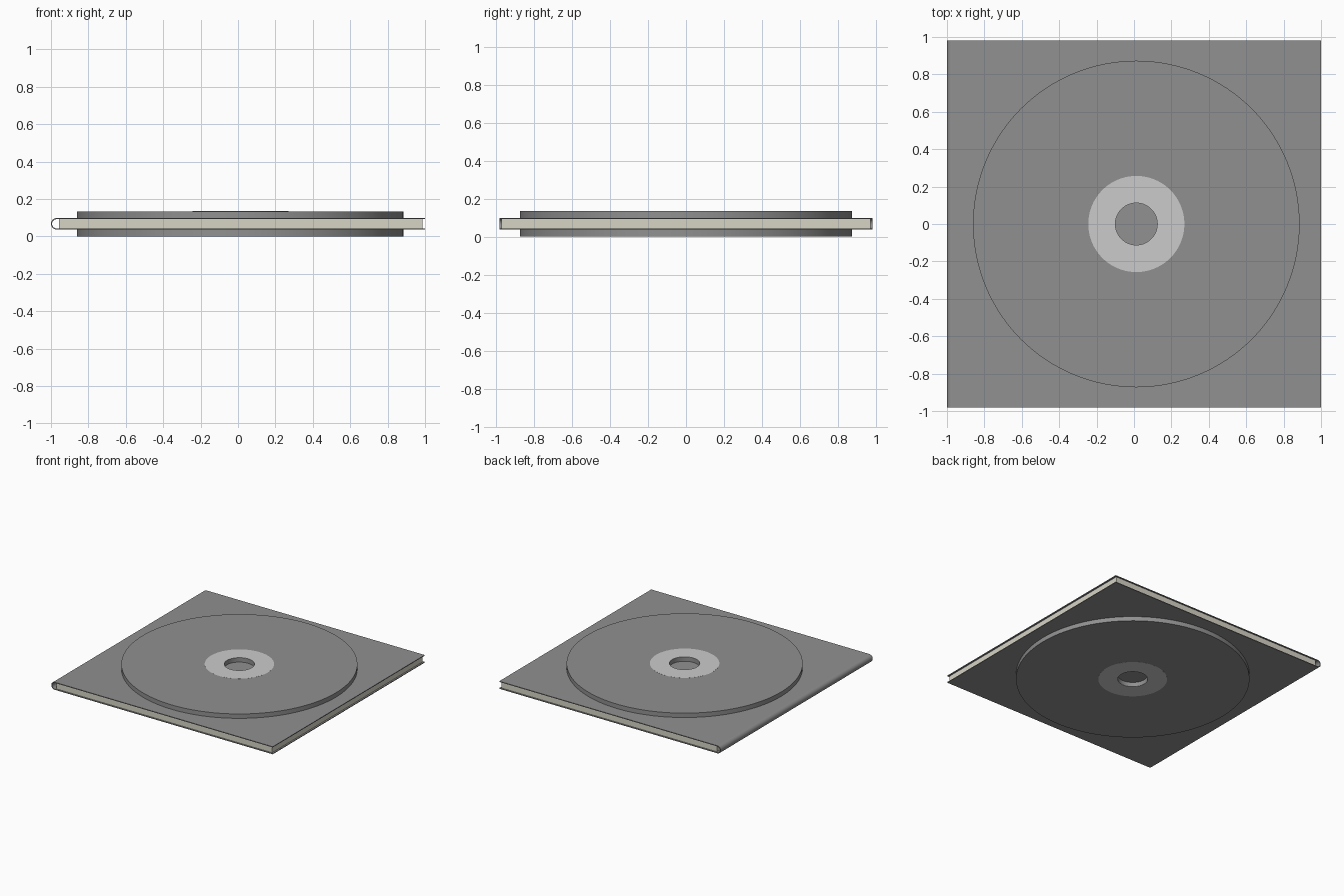
import bpy, bmesh, math

if "Cube" in bpy.data.objects:
    bpy.data.objects.remove(bpy.data.objects["Cube"])

ZC = 0.0675          # mid height of the whole model
CX = 0.0125          # disc centre in x


def material(name, rgb):
    m = bpy.data.materials.new(name)
    m.diffuse_color = (*rgb, 1)
    m.use_nodes = True
    m.node_tree.nodes["Principled BSDF"].inputs["Base Color"].default_value = m.diffuse_color
    return m


def finish(name, bm, mat, smooth=True):
    bmesh.ops.recalc_face_normals(bm, faces=bm.faces)
    me = bpy.data.meshes.new(name)
    bm.to_mesh(me)
    bm.free()
    ob = bpy.data.objects.new(name, me)
    bpy.context.collection.objects.link(ob)
    me.materials.append(mat)
    if smooth:
        bpy.ops.object.select_all(action='DESELECT')
        ob.select_set(True)
        bpy.context.view_layer.objects.active = ob
        bpy.ops.object.shade_smooth_by_angle(angle=math.radians(30))
    return ob


def ring(name, profile, mat, seg=128):
    """Revolve a closed (radius, z) profile about the disc axis."""
    bm = bmesh.new()
    loops = []
    for i in range(seg):
        a = 2 * math.pi * i / seg
        loops.append([bm.verts.new((CX + r * math.cos(a), r * math.sin(a), z))
                      for r, z in profile])
    n = len(profile)
    for i in range(seg):
        p, q = loops[i], loops[(i + 1) % seg]
        for j in range(n):
            k = (j + 1) % n
            bm.faces.new((p[j], q[j], q[k], p[k]))
    return finish(name, bm, mat)


grey = material("cover_grey", (0.28, 0.28, 0.28))
pale = material("label_grey", (0.7, 0.71, 0.72))
cream = material("page_cream", (0.68, 0.66, 0.56))

# Cover: one thin sheet wrapped round a hollow, rounded spine
R, T, SX, HY = 0.031, 0.006, -0.969, 0.98


def wrap(r):
    arc = [math.pi / 2 + math.pi * i / 16 for i in range(17)]
    return ([(1.0, ZC + r)]
            + [(SX + r * math.cos(a), ZC + r * math.sin(a)) for a in arc]
            + [(1.0, ZC - r)])


section = wrap(R) + wrap(R - T)[::-1]
bm = bmesh.new()
front = [bm.verts.new((x, -HY, z)) for x, z in section]
back = [bm.verts.new((x, HY, z)) for x, z in section]
n, half = len(section), len(section) // 2
for i in range(n):
    j = (i + 1) % n
    bm.faces.new((front[i], front[j], back[j], back[i]))
for side in (front, back):
    for i in range(half - 1):
        bm.faces.new((side[i], side[i + 1], side[n - 2 - i], side[n - 1 - i]))
finish("cover", bm, grey)

# Page block, set in from the cover edges
bm = bmesh.new()
bmesh.ops.create_cube(bm, size=1)
for v in bm.verts:
    v.co = (0.0145 + v.co.x * 1.945, v.co.y * 1.94, ZC + v.co.z * 2 * (R - T))
finish("pages", bm, cream, smooth=False)

# Raised disc and pale centre label on both covers
for side, s in (("top", 1), ("bottom", -1)):
    base, face = ZC + s * R, ZC + s * 0.067
    ring(f"disc_{side}", [(0.112, base), (0.112, face), (0.873, face),
                          (0.873, base)], grey)
    ring(f"label_{side}", [(0.112, face - s * 0.001), (0.112, face + s * 0.0005),
                           (0.257, face + s * 0.0005), (0.257, face - s * 0.001)], pale)
